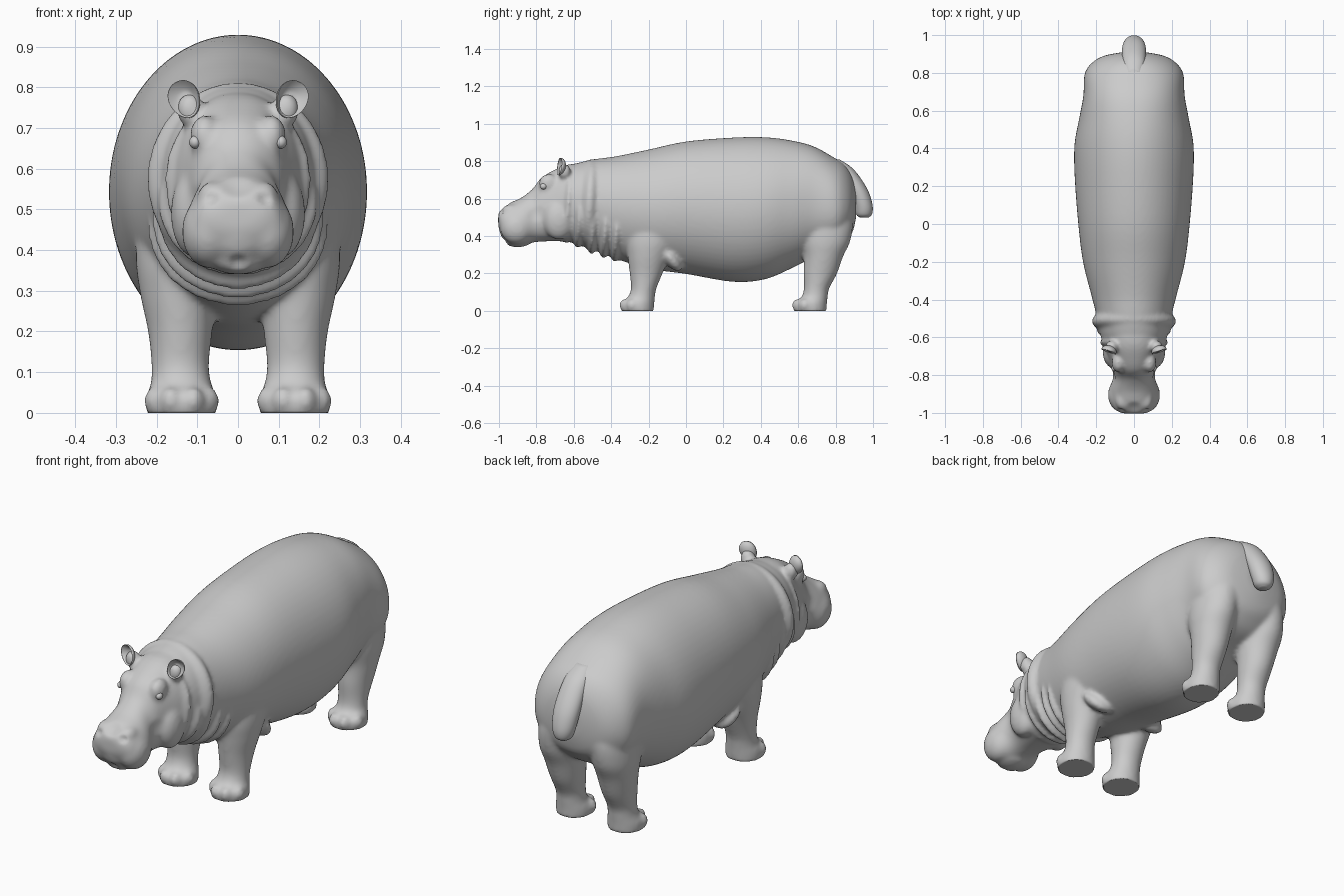
import bpy, bmesh, math
from mathutils import Vector, Matrix


def smooth_rows(rows, n=5):
    """Catmull-Rom interpolation of the station rows."""
    out = []
    for i in range(len(rows) - 1):
        p0, p1, p2 = rows[max(i - 1, 0)], rows[i], rows[i + 1]
        p3 = rows[min(i + 2, len(rows) - 1)]
        for k in range(n):
            t = k / n
            out.append([0.5 * (2 * b + (c - a) * t + (2 * a - 5 * b + 4 * c - d) * t * t
                               + (3 * b - a - 3 * c + d) * t ** 3)
                        for a, b, c, d in zip(p0, p1, p2, p3)])
    return out + [rows[-1]]


def spow(v, e):
    return math.copysign(abs(v) ** e, v)


def trunk_point(row, a):
    y, bot, top, hw, p, taper = row
    c, s = spow(math.cos(a), 2 / p), spow(math.sin(a), 2 / p)
    return Vector((hw * c * (1 - taper * s), y, (bot + top) / 2 + (top - bot) / 2 * s))


def limb_point(row, a):
    z, x, y, rx, ry = row
    return Vector((x + rx * math.cos(a), y + ry * math.sin(a), z))


def loft(bm, rows, point, mirror=1, seg=64):
    rings = [[bm.verts.new(point(r, 2 * math.pi * i / seg) * Vector((1, 1, 1)).length_squared / 3)
              for i in range(seg)] for r in smooth_rows(rows)]
    for ring in rings:
        for v in ring:
            v.co.x *= mirror
    for a, b in zip(rings, rings[1:]):
        for i in range(seg):
            j = (i + 1) % seg
            bm.faces.new((a[i], a[j], b[j], b[i]))
    bm.faces.new(rings[0])
    bm.faces.new(rings[-1])


def blob(bm, loc, size, tilt=0.0):
    m = Matrix.Translation(loc) @ Matrix.Rotation(tilt, 4, 'X') @ Matrix.Diagonal((*size, 1))
    return bmesh.ops.create_uvsphere(bm, u_segments=40, v_segments=24, radius=1, matrix=m)["verts"]


def finish(bm, name):
    bmesh.ops.recalc_face_normals(bm, faces=bm.faces)
    me = bpy.data.meshes.new(name)
    bm.to_mesh(me)
    bm.free()
    for p in me.polygons:
        p.use_smooth = True
    ob = bpy.data.objects.new(name, me)
    bpy.context.collection.objects.link(ob)
    return ob


bm = bmesh.new()

# barrel body with neck: y, bottom, top, half width, squareness, taper
loft(bm, [(-0.66, .40, .755, .14, 2, 0), (-0.58, .36, .79, .182, 2, 0), (-0.48, .325, .812, .20, 2, 0),
          (-0.38, .28, .825, .225, 2, 0), (-0.2, .225, .862, .27, 2, 0), (0, .197, .905, .295, 2, 0),
          (0.25, .155, .926, .314, 2, 0), (0.42, .168, .928, .315, 2, 0), (0.56, .225, .911, .29, 2.1, 0),
          (0.68, .285, .88, .268, 2.2, 0), (0.79, .325, .82, .262, 2.2, .05), (0.85, .37, .78, .225, 2.1, .1),
          (0.89, .42, .72, .16, 2, .1), (0.91, .50, .64, .06, 2, 0)], trunk_point)

# head and muzzle
loft(bm, [(-1.004, .45, .52, .055, 2, 0), (-0.985, .41, .55, .098, 2.3, .1), (-0.94, .372, .578, .122, 2.4, .2),
          (-0.88, .352, .605, .128, 2.4, .25), (-0.82, .365, .652, .108, 2.3, .2), (-0.775, .37, .71, .114, 2.3, .12),
          (-0.71, .372, .75, .135, 2.4, .12), (-0.64, .37, .78, .16, 2.3, .1), (-0.56, .36, .79, .17, 2, 0)],
     trunk_point)
blob(bm, (0, -.90, .37), (.07, .07, .03))
blob(bm, (0, -.93, .435), (.09, .068, .07))

# neck folds: thin lens shapes that break through the skin (y, bottom, top, half width, half depth)
for y, bot, top, hw, dy in [(-.63, .36, .778, .182, .034), (-.515, .335, .812, .224, .075),
                            (-.57, .335, .70, .197, .04), (-.495, .302, .68, .20, .042),
                            (-.43, .28, .66, .212, .042), (-.37, .262, .64, .222, .045)]:
    blob(bm, (0, y, (bot + top) / 2), (hw, dy, (top - bot) / 2), -.06)

for s in (-1, 1):
    # muzzle pads, nostril bumps, cheeks, brows and ear roots
    blob(bm, (s * .07, -.905, .445), (.068, .088, .09))
    blob(bm, (s * .06, -.935, .535), (.038, .05, .034))
    blob(bm, (s * .105, -.68, .49), (.06, .085, .11))
    blob(bm, (s * .082, -.735, .68), (.036, .052, .052))
    blob(bm, (s * .118, -.65, .745), (.034, .034, .042))
    # front leg: z, x, y, rx, ry
    loft(bm, [(-.01, .139, -.258, .085, .085), (.035, .139, -.258, .087, .088), (.075, .14, -.238, .074, .072),
              (.12, .142, -.226, .071, .068), (.20, .142, -.213, .079, .088), (.29, .147, -.20, .093, .112),
              (.38, .152, -.18, .099, .14), (.50, .148, -.15, .095, .15), (.6, .15, -.13, .06, .1)],
         limb_point, s)
    # hind leg
    loft(bm, [(-.01, .140, .665, .082, .085), (.035, .140, .665, .084, .088), (.075, .14, .688, .070, .07),
              (.12, .14, .698, .068, .068), (.20, .14, .718, .077, .09), (.29, .142, .735, .090, .105),
              (.38, .143, .745, .100, .135), (.50, .132, .745, .10, .145), (.6, .12, .745, .06, .09)],
         limb_point, s)
    # skin fold behind the front leg
    blob(bm, (s * .15, -.085, .285), (.08, .04, .09), .7)
    # toes
    for fy in (-.258, .665):
        for deg in (-68, -24, 22, 66):
            a = math.radians(deg)
            blob(bm, (s * (.139 + .070 * math.sin(a)), fy - .072 * math.cos(a), .03), (.028, .032, .035))

body = finish(bm, "body")
rm = body.modifiers.new("fuse", 'REMESH')
rm.mode, rm.voxel_size, rm.use_smooth_shade = 'VOXEL', 0.0095, True
sm = body.modifiers.new("soften", 'SMOOTH')
sm.factor, sm.iterations = 0.5, 12
fused = bpy.data.meshes.new_from_object(body.evaluated_get(bpy.context.evaluated_depsgraph_get()))
body.modifiers.clear()
body.data = fused

# sculpted dents: centre, radius, push
dents = [((0, -.98, .56), .05, (0, .004, -.010)), ((0, -.97, .365), .03, (0, .010, .005))]
for s in (-1, 1):
    dents += [((s * .06, -.975, .52), .028, (0, .018, -.006)),
              ((s * .14, -.80, .52), .06, (-s * .010, 0, 0))]
for v in fused.vertices:
    co = v.co.copy()
    for c, r, push in dents:
        d = (co - Vector(c)).length / r
        if d < 1:
            v.co += Vector(push) * (1 - d * d) ** 2
    v.co.z = max(v.co.z, 0)
for p in fused.polygons:
    p.use_smooth = True

# tail: z, x, y, rx, ry
bm = bmesh.new()
loft(bm, [(.81, 0, .79, .035, .03), (.765, 0, .84, .055, .047), (.70, 0, .888, .062, .052),
          (.63, 0, .926, .063, .053), (.56, 0, .948, .056, .05), (.515, 0, .952, .042, .042),
          (.498, 0, .952, .02, .022)], limb_point)
finish(bm, "tail")

for s, side in ((-1, "right"), (1, "left")):
    # cupped ear, hollow towards the front
    bm = bmesh.new()
    for v in blob(bm, (0, 0, 0), (1, 1, 1)):
        if v.co.y < 0:
            v.co.y = min(-.2 + v.co.y ** 2, .6)
        v.co.x *= .039 * (1 + .12 * v.co.z)
        v.co.y *= .028
        v.co.z *= .048
    ear = finish(bm, side + "_ear")
    ear.location = (s * .131, -.672, .770)
    ear.rotation_euler = (-.1, s * .45, s * .25)
    # eye
    bm = bmesh.new()
    blob(bm, (s * .105, -.762, .665), (.015, .018, .016))
    finish(bm, side + "_eye")
